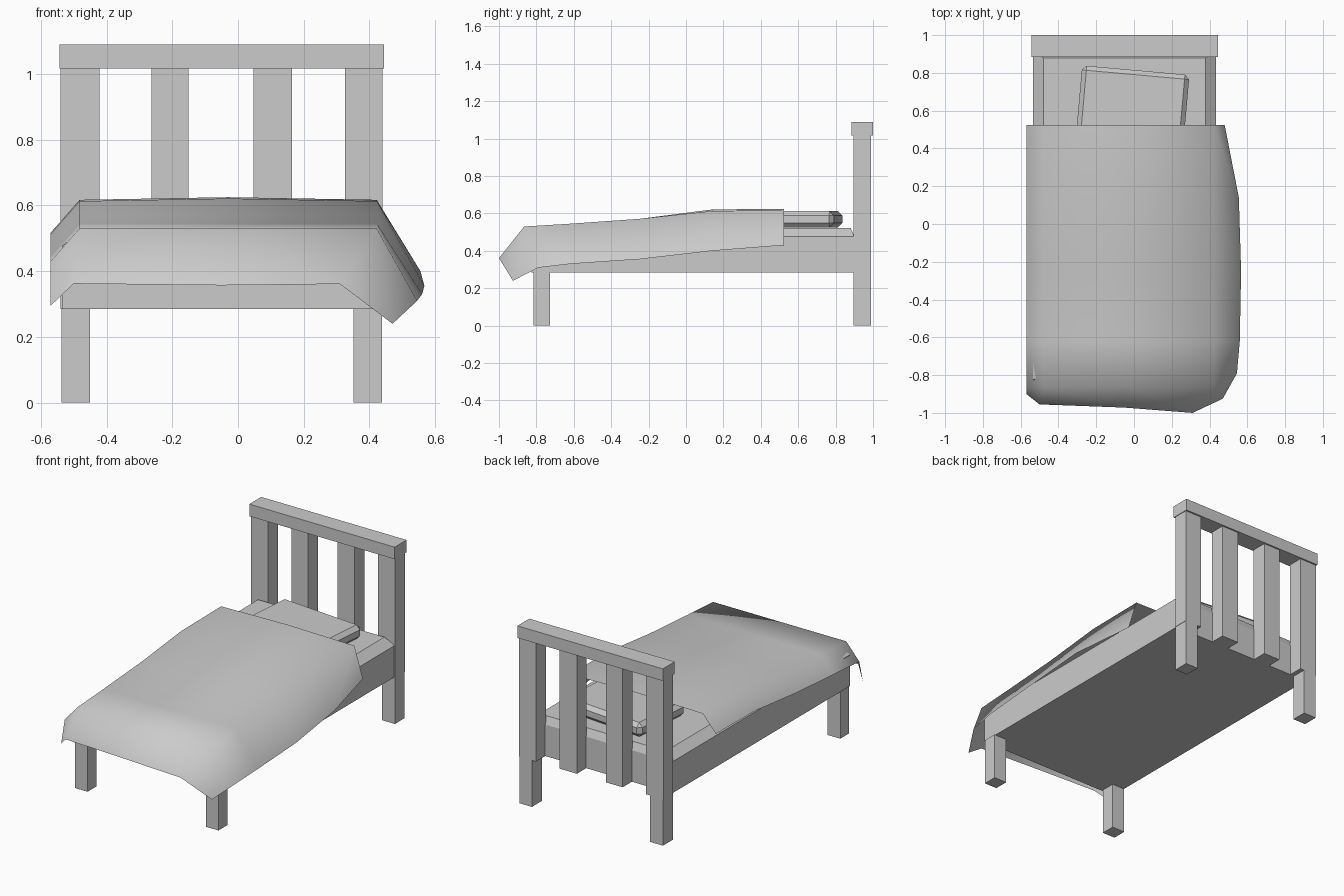
import bpy, bmesh, math
from mathutils import Matrix

if "Cube" in bpy.data.objects:
    bpy.data.objects.remove(bpy.data.objects["Cube"])


def mesh_object(name, bm):
    bmesh.ops.recalc_face_normals(bm, faces=bm.faces[:])
    me = bpy.data.meshes.new(name)
    bm.to_mesh(me)
    bm.free()
    ob = bpy.data.objects.new(name, me)
    bpy.context.collection.objects.link(ob)
    return ob


def box_bm(x, y, z):
    bm = bmesh.new()
    bmesh.ops.create_cube(bm, size=1)
    for v in bm.verts:
        v.co = [lo + (c + 0.5) * (hi - lo) for c, (lo, hi) in zip(v.co, (x, y, z))]
    return bm


def box(name, x, y, z):
    return mesh_object(name, box_bm(x, y, z))


# Headboard: slats, back legs and top rail
Y_POST = (0.895, 0.99)
for i, x in enumerate([(-0.54, -0.422), (-0.263, -0.15), (0.047, 0.165), (0.325, 0.44)]):
    box(f"headboard_slat_{i + 1}", x, Y_POST, (0.285, 1.02))
box("headboard_rail", (-0.543, 0.444), (0.885, 1.0), (1.016, 1.09))

# Legs
for side, x in (("left", (-0.537, -0.45)), ("right", (0.352, 0.438))):
    box(f"front_leg_{side}", x, (-0.815, -0.728), (0, 0.287))
    box(f"back_leg_{side}", x, Y_POST, (0, 0.287))

# Mattress with sloped upper edges
bm = box_bm((-0.535, 0.433), (-0.825, 0.9), (0.285, 0.478))
top = max(bm.faces, key=lambda f: f.calc_center_median().z)
new = bmesh.ops.extrude_discrete_faces(bm, faces=[top])["faces"][0]
for v in new.verts:
    v.co.x += 0.055 if v.co.x < 0 else -0.055
    v.co.y += 0.025 if v.co.y < 0 else -0.02
    v.co.z = 0.523
mesh_object("mattress", bm)

# Pillow, chamfered and slightly turned
bm = box_bm((-0.285, 0.285), (-0.2, 0.2), (-0.043, 0.043))
bmesh.ops.bevel(bm, geom=bm.edges[:], offset=0.024, segments=1, affect='EDGES')
pillow = mesh_object("pillow", bm)
pillow.data.transform(Matrix.Translation((-0.008, 0.615, 0.569)) @ Matrix.Rotation(math.radians(-5.1), 4, 'Z'))

# Blanket: thin draped sheet, one row per station: y, top height, right edge x, y, z
rows = [(0.525, 0.617, 0.48, 0.525, 0.43),
        (0.14, 0.613, 0.555, 0.14, 0.40),
        (-0.25, 0.571, 0.567, -0.25, 0.355),
        (-0.62, 0.545, 0.56, -0.62, 0.33),
        (-0.865, 0.53, 0.545, -0.79, 0.31)]
bm = bmesh.new()
grid = []
for y, z, ex, ey, ez in rows:
    crown = 0.008 if y > 0 else 0
    pts = [(-0.57, y, z - 0.1), (-0.482, y, z), (-0.03, y, z + crown), (0.422, y, z), (ex, ey, ez)]
    grid.append([bm.verts.new(p) for p in pts])
# Hanging foot edge
grid.append([bm.verts.new(p) for p in [(-0.57, -0.9, 0.295), (-0.5, -0.955, 0.362), (-0.05, -0.972, 0.357),
                                       (0.31, -1.0, 0.361), (0.47, -0.925, 0.24)]])
for a, b in zip(grid, grid[1:]):
    for i in range(4):
        bm.faces.new((a[i], b[i], b[i + 1], a[i + 1]))
blanket = mesh_object("blanket", bm)
if sum(p.normal.z for p in blanket.data.polygons) < 0:
    blanket.data.flip_normals()
blanket.data.shade_smooth()
